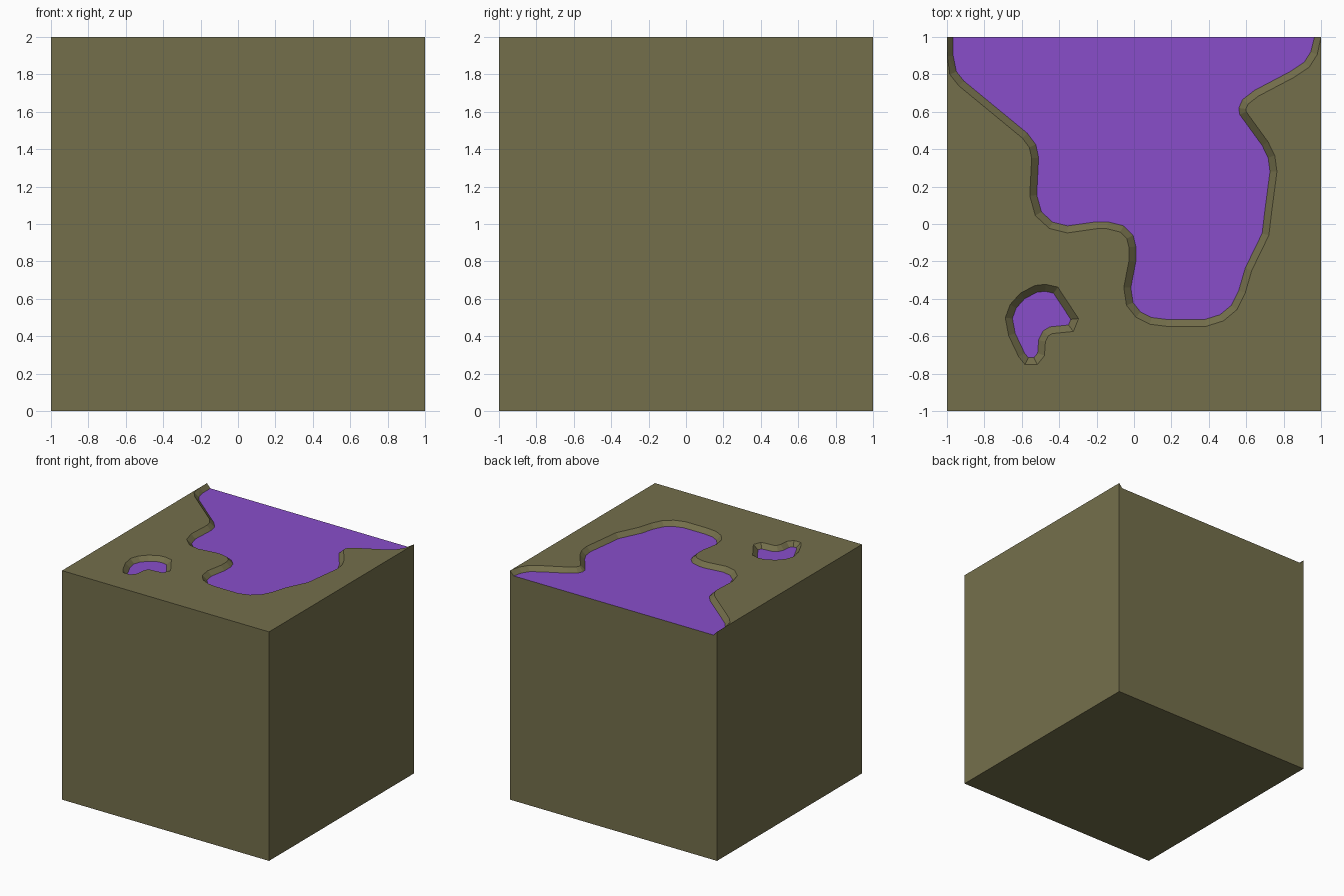
import bpy
from mathutils import Vector
from mathutils.geometry import tessellate_polygon

if "Cube" in bpy.data.objects:
    bpy.data.objects.remove(bpy.data.objects["Cube"])

TOP, DEPTH = 2.0, 0.037
FLOOR = TOP - DEPTH

# Shoreline of the large pool at floor level (open at the back edge)
LAKE = [(-.967, 1), (-.967, .9), (-.95, .815), (-.91, .765), (-.57, .485), (-.525, .425),
        (-.51, .355), (-.52, .155), (-.495, .065), (-.435, .01), (-.355, -.01),
        (-.2, .012), (-.14, .012), (-.055, -.01), (-.005, -.06), (.01, -.12),
        (.01, -.2), (-.017, -.34), (-.005, -.42), (.035, -.47), (.095, -.5),
        (.175, -.51), (.38, -.51), (.46, -.485), (.52, -.435), (.56, -.355),
        (.595, -.235), (.685, -.05), (.70, .075), (.727, .28), (.717, .355),
        (.685, .42), (.565, .585), (.56, .62), (.58, .665), (.645, .715),
        (.835, .815), (.91, .865), (.945, .92), (.965, 1)]
# Shoreline of the small closed puddle
PUDDLE = [(-.475, -.36), (-.52, -.365), (-.585, -.4), (-.63, -.45), (-.65, -.505),
          (-.635, -.585), (-.585, -.69), (-.565, -.715), (-.535, -.715), (-.515, -.69),
          (-.51, -.62), (-.487, -.572), (-.45, -.55), (-.35, -.54), (-.338, -.51),
          (-.43, -.37)]


def material(name, color):
    m = bpy.data.materials.new(name)
    m.diffuse_color = (*color, 1)
    m.use_nodes = True
    m.node_tree.nodes["Principled BSDF"].inputs["Base Color"].default_value = m.diffuse_color
    return m


def offset(path, dist, closed):
    """Push a counter-clockwise path outwards with mitred corners."""
    pts, n, out = [Vector(p) for p in path], len(path), []
    for i, p in enumerate(pts):
        a = pts[i - 1] if closed or i else None
        b = pts[(i + 1) % n] if closed or i < n - 1 else None
        d1 = (p - a).normalized() if a else (b - p).normalized()
        d2 = (b - p).normalized() if b else d1
        d = (d1 + d2).normalized()
        q = p + Vector((d.y, -d.x)) * dist / max(d.dot(d1), .6)
        out.append((max(-.998, min(.998, q.x)), q.y))
    return out


def at(path, z):
    return [Vector((x, y, z)) for x, y in path]


def upward(tri):
    a, b, c = tri
    return tri if (b - a).cross(c - a).z > 0 else [a, c, b]


def fill(loops):
    flat = [p for loop in loops for p in loop]
    return [upward([flat[i] for i in t]) for t in tessellate_polygon(loops)]


def build(name, faces, mat):
    index, verts, polys = {}, [], []
    for f in faces:
        poly = []
        for p in f:
            key = tuple(round(c, 5) for c in p)
            if key not in index:
                index[key] = len(verts)
                verts.append(key)
            poly.append(index[key])
        if len(set(poly)) == len(poly):
            polys.append(poly)
    me = bpy.data.meshes.new(name)
    me.from_pydata(verts, [], polys)
    me.materials.append(mat)
    me.update()
    ob = bpy.data.objects.new(name, me)
    bpy.context.collection.objects.link(ob)
    return ob


olive = material("olive ground", (.175, .159, .071))
purple = material("purple liquid", (.246, .076, .59))

lake_rim = [(-1, 1)] + offset(LAKE, DEPTH, False)[1:-1] + [(1, 1)]
puddle_rim = offset(PUDDLE, DEPTH, True)

# Ground top around the pools
faces = fill([at(lake_rim + [(1, -1), (-1, -1)], TOP), at(puddle_rim, TOP)])

# Sloping banks
for low, high, closed in ((LAKE, lake_rim, False), (PUDDLE, puddle_rim, True)):
    lo, hi = at(low, FLOOR), at(high, TOP)
    for i in range(len(lo) if closed else len(lo) - 1):
        j = (i + 1) % len(lo)
        faces += [upward([hi[i], hi[j], lo[j]]), upward([hi[i], lo[j], lo[i]])]

# Block sides and underside
V = Vector
bottom = [V((-1, -1, 0)), V((1, -1, 0)), V((1, 1, 0)), V((-1, 1, 0))]
top = [p + V((0, 0, TOP)) for p in bottom]
for i, j in ((0, 1), (1, 2), (3, 0)):
    faces.append([bottom[i], bottom[j], top[j], top[i]])
faces.append(bottom[::-1])
faces.append([bottom[2], bottom[3], top[3],
              V((*LAKE[0], FLOOR)), V((*LAKE[-1], FLOOR)), top[2]])
build("ground_block", faces, olive)

# Liquid surfaces
build("large_pool", fill([at(LAKE, FLOOR)]), purple)
build("small_puddle", fill([at(PUDDLE, FLOOR)]), purple)
